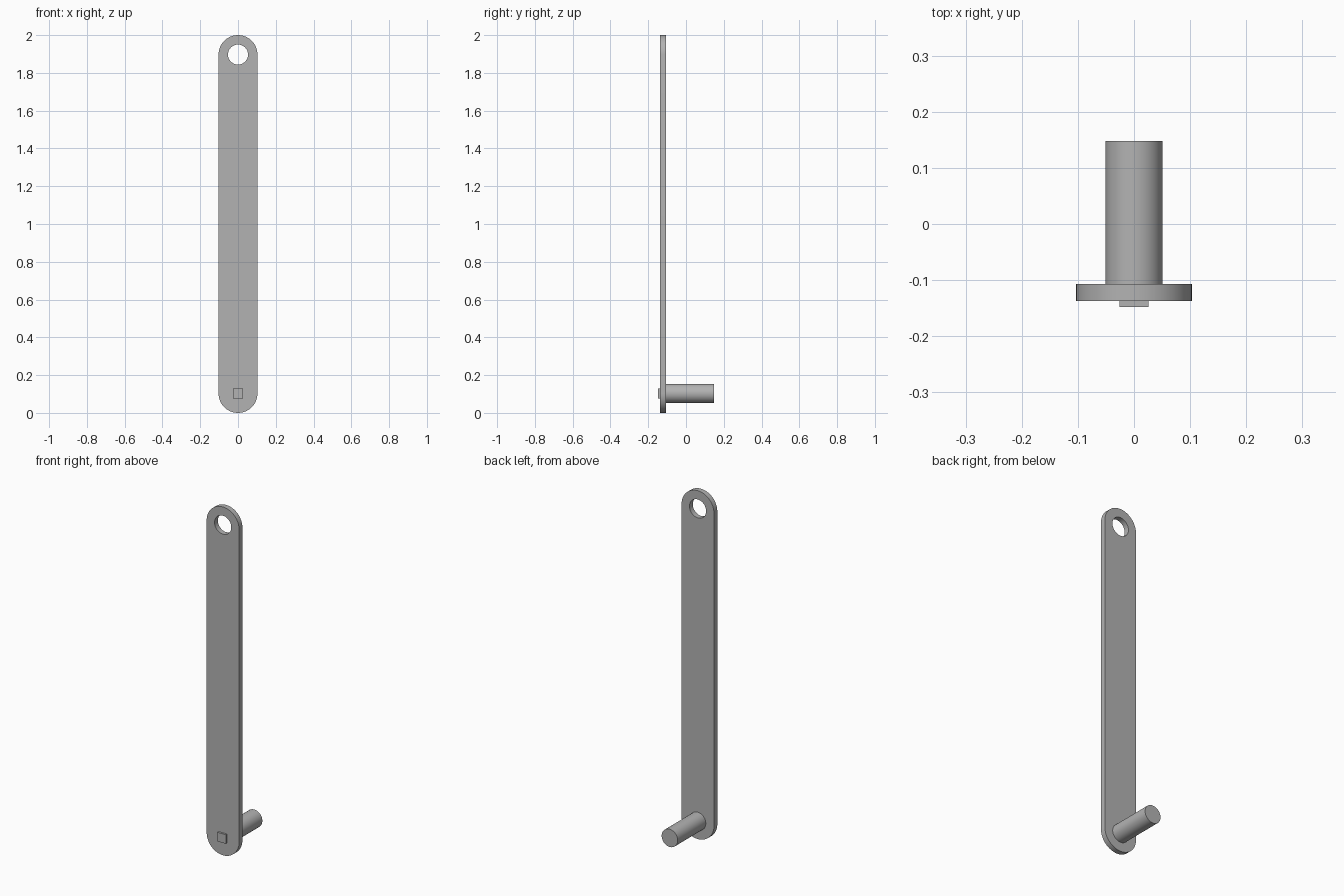
import bpy, bmesh
from math import sin, cos, pi, radians
from mathutils import Matrix

cube = bpy.data.objects.get("Cube")
if cube:
    bpy.data.objects.remove(cube, do_unlink=True)

R = 0.103            # half width of the bar, radius of its round ends
LOW, HIGH = R, 2 - R  # heights of the two end centres
FRONT, BACK = -0.137, -0.107

grey = bpy.data.materials.new("plain grey")
grey.use_nodes = True
colour = (0.45, 0.45, 0.45, 1)
grey.diffuse_color = colour
grey.node_tree.nodes["Principled BSDF"].inputs["Base Color"].default_value = colour


def arc(z, r, start, end, n):
    return [(r * cos(start + (end - start) * i / n), z + r * sin(start + (end - start) * i / n))
            for i in range(n + 1)]


def extrusion(name, loops, y0, y1):
    """Fill closed x-z loops (inner loops become holes) and extrude along y."""
    bm = bmesh.new()
    edges = []
    for loop in loops:
        vs = [bm.verts.new((x, y0, z)) for x, z in loop]
        edges += [bm.edges.new((a, b)) for a, b in zip(vs, vs[1:] + vs[:1])]
    bmesh.ops.triangle_fill(bm, edges=edges, use_beauty=True)
    out = bmesh.ops.extrude_face_region(bm, geom=bm.faces[:], use_keep_orig=True)
    moved = [g for g in out["geom"] if isinstance(g, bmesh.types.BMVert)]
    bmesh.ops.translate(bm, verts=moved, vec=(0, y1 - y0, 0))
    bmesh.ops.recalc_face_normals(bm, faces=bm.faces[:])
    mesh = bpy.data.meshes.new(name)
    bm.to_mesh(mesh)
    bm.free()
    obj = bpy.data.objects.new(name, mesh)
    bpy.context.collection.objects.link(obj)
    mesh.materials.append(grey)
    bpy.ops.object.select_all(action='DESELECT')
    obj.select_set(True)
    bpy.context.view_layer.objects.active = obj
    bpy.ops.object.shade_smooth_by_angle(angle=radians(30))
    return obj


# Long flat bar with round ends and a hanging hole
outline = arc(HIGH, R, 0, pi, 32) + arc(LOW, R, pi, 2 * pi, 32)
hole = arc(HIGH, 0.053, 0, 2 * pi, 48)[:-1]
extrusion("bar", [outline, hole], FRONT, BACK)

# Round handle peg at the back
extrusion("handle_peg", [arc(LOW, 0.051, 0, 2 * pi, 48)[:-1]], BACK, 0.148)

# Small square stub at the front
s = 0.026
square = [(-s, LOW - s), (s, LOW - s), (s, LOW + s), (-s, LOW + s)]
extrusion("square_stub", [square], -0.148, FRONT)
